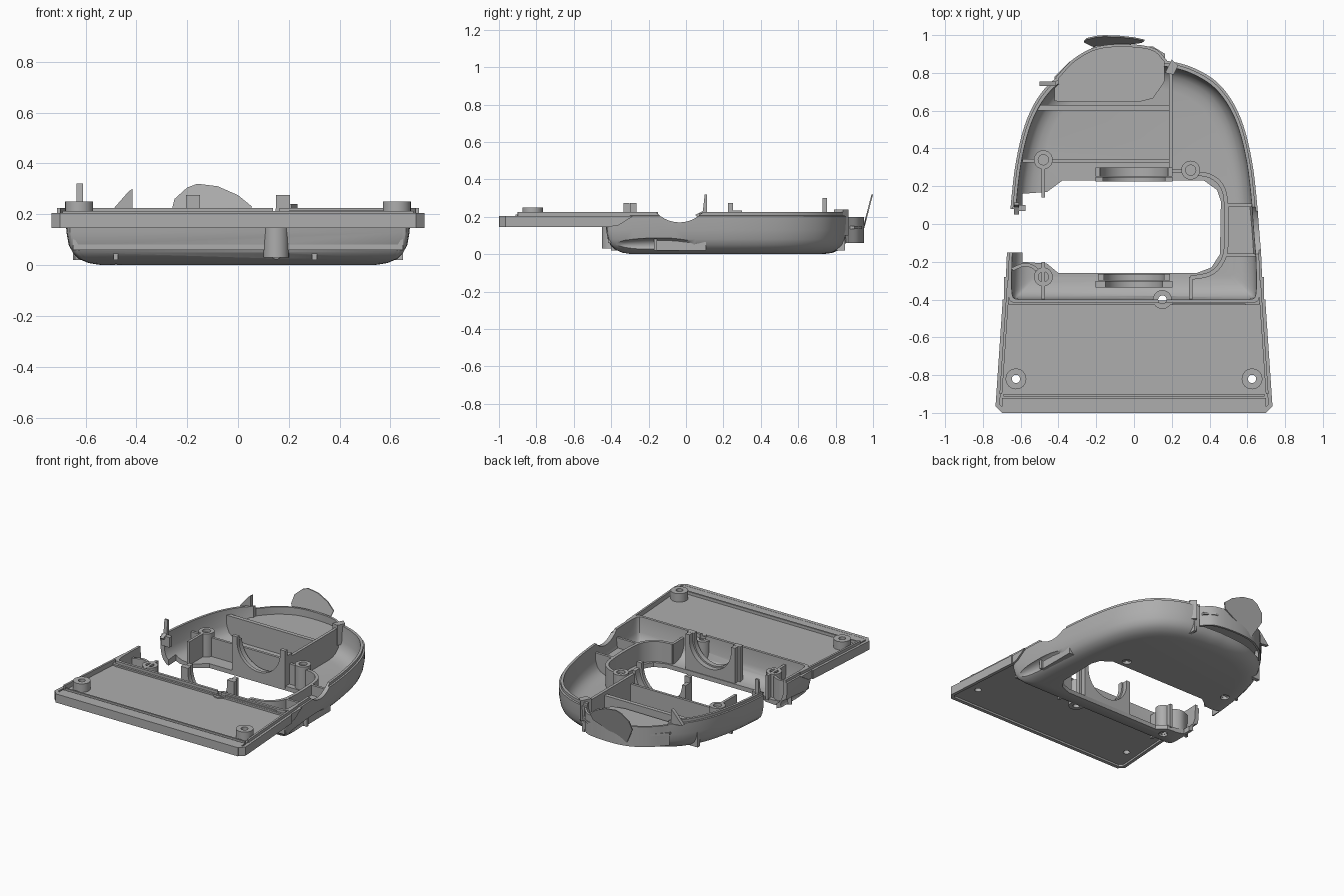
import bpy, bmesh, math
from mathutils import Vector

if "Cube" in bpy.data.objects:
    bpy.data.objects.remove(bpy.data.objects["Cube"], do_unlink=True)

grey = bpy.data.materials.new("plain grey")
grey.use_nodes = True
grey.diffuse_color = (0.42, 0.42, 0.42, 1)
grey.node_tree.nodes["Principled BSDF"].inputs["Base Color"].default_value = grey.diffuse_color


def make(name, rings, closed=False):
    """Loft rings of equal length; cap the ends, or join last to first."""
    bm = bmesh.new()
    vs = [[bm.verts.new(p) for p in r] for r in rings]
    n = len(vs[0])
    pairs = list(zip(vs, vs[1:])) + ([(vs[-1], vs[0])] if closed else [])
    for a, b in pairs:
        for i in range(n):
            j = (i + 1) % n
            bm.faces.new((a[i], a[j], b[j], b[i]))
    if not closed:
        bm.faces.new(vs[0])
        bm.faces.new(vs[-1])
    bmesh.ops.recalc_face_normals(bm, faces=bm.faces)
    me = bpy.data.meshes.new(name)
    bm.to_mesh(me)
    bm.free()
    me.materials.append(grey)
    ob = bpy.data.objects.new(name, me)
    bpy.context.collection.objects.link(ob)
    return ob


def prism(name, pts, a, b, to=lambda u, v, w: (u, v, w)):
    return make(name, [[to(u, v, w) for u, v in pts] for w in (a, b)])


def box(name, x0, x1, y0, y1, z0, z1):
    return prism(name, [(x0, y0), (x1, y0), (x1, y1), (x0, y1)], z0, z1)


def circle(x, y, r, n=24):
    return [(x + r * math.cos(2 * math.pi * i / n), y + r * math.sin(2 * math.pi * i / n)) for i in range(n)]


def ribbon(name, path, t, z0, z1, loop=False):
    """Upright wall of thickness t along a path."""
    p = [Vector(q) for q in path]
    n, rings = len(p), []
    for i in range(n):
        before = p[i] - p[i - 1] if i or loop else p[1] - p[0]
        after = p[(i + 1) % n] - p[i] if i < n - 1 or loop else before
        d = (before.normalized() + after.normalized()).normalized()
        s = Vector((-d.y, d.x)) * t / 2
        l, r = p[i] + s, p[i] - s
        rings.append([(l.x, l.y, z0), (r.x, r.y, z0), (r.x, r.y, z1), (l.x, l.y, z1)])
    return make(name, rings, loop)


def smooth_path(pts, steps=5):
    """Catmull-Rom through the points."""
    p = [Vector(q) for q in pts]
    p = [2 * p[0] - p[1]] + p + [2 * p[-1] - p[-2]]
    out = []
    for i in range(1, len(p) - 2):
        a, b, c, d = p[i - 1:i + 3]
        for k in range(steps):
            t = k / steps
            out.append(0.5 * (2 * b + (c - a) * t + (2 * a - 5 * b + 4 * c - d) * t * t
                              + (3 * b - a - 3 * c + d) * t ** 3))
    return [tuple(q) for q in out + [p[-2]]]


def cut(ob, cutter):
    m = ob.modifiers.new("cut", "BOOLEAN")
    m.operation, m.solver, m.object = "DIFFERENCE", "EXACT", cutter
    bpy.context.view_layer.update()
    with bpy.context.temp_override(object=ob, active_object=ob, selected_objects=[ob]):
        bpy.ops.object.modifier_apply(modifier=m.name)
    bpy.data.objects.remove(cutter, do_unlink=True)


# Arched tray with rounded bottom, outer skin then inner skin
half = smooth_path([(0.64, -0.43), (0.675, -0.4), (0.675, -0.2), (0.657, 0.05), (0.625, 0.33), (0.565, 0.56),
                    (0.47, 0.72), (0.35, 0.81), (0.2, 0.86), (0, 0.875)])
outline = half + [(-x, y) for x, y in reversed(half[:-1])]
outer = [(0.14, 0), (0.09, 0.008), (0.05, 0.025), (0.025, 0.05), (0.012, 0.08), (0.003, 0.13), (0, 0.205),
         (0.012, 0.206), (0.012, 0.225)]
inner = [(0.03, 0.225), (0.035, 0.12), (0.05, 0.075), (0.075, 0.05), (0.11, 0.035), (0.15, 0.03)]
tray = make("tray_shell", [[(x * (1 - i / 0.68), 0.22 + (y - 0.22) * (1 - i / 0.65), z) for x, y in outline]
                           for i, z in outer + inner])

# Central opening, broken left side, grip notch, missing rear wall
opening = [(-0.59, -0.2), (-0.46, -0.21), (-0.4, -0.26), (0.33, -0.26), (0.41, -0.23), (0.455, -0.16),
           (0.46, 0.12), (0.44, 0.18), (0.37, 0.23), (-0.38, 0.23), (-0.46, 0.17), (-0.59, 0.16)]
cut(tray, prism("cutter", opening, -0.1, 0.5))
cut(tray, box("cutter", -0.8, -0.57, -0.15, 0.08, -0.1, 0.5))
cut(tray, prism("cutter", circle(-0.035, 0.34, 0.17, 40), 0.55, 0.8, lambda u, v, w: (w, u, v)))
cut(tray, box("cutter", -0.4, 0.16, 0.74, 1, 0.075, 0.5))
for side in (1, -1):  # finger grooves
    groove = [[(side * (0.68 + 0.06 * x * s), -0.13 + 0.28 * c, 0.045 + 0.045 * z * s) for x, z in circle(0, 0, 1, 16)]
              for s, c in ((math.sin(a), math.cos(a)) for a in (math.pi * k / 12 + 0.01 for k in range(12)))]
    cut(tray, make("cutter", groove))

# Screw posts with blind holes from below
bosses = [(-0.48, 0.34), (0.3, 0.285), (-0.48, -0.28)]
for x, y in bosses:
    cut(tray, prism("cutter", circle(x, y, 0.03), -0.1, 0.06))
cut(tray, prism("cutter", circle(0.15, -0.4, 0.022), -0.1, 0.5))


def tube(name, x, y, r, hole, z0, z1):
    make(name, [[(*p, z) for p in circle(x, y, q)] for q, z in ((r, z0), (r, z1), (hole, z1), (hole, z0))], True)


for x, y in bosses:
    tube("screw_post", x, y, 0.05, 0.027, 0.015, 0.19)
    prism("post_web", circle(x, y, 0.03), 0.11, 0.17)
tube("front_screw_post", 0.15, -0.4, 0.05, 0.022, 0.03, 0.2)

# Front plate with rim, raised lips and corner posts
plate_pts = [(-0.7, -0.995), (0.7, -0.995), (0.73, -0.965), (0.69, -0.405), (-0.69, -0.405), (-0.73, -0.965)]
plate = prism("front_plate", plate_pts, 0.158, 0.192)
for s in (1, -1):
    cut(plate, prism("cutter", circle(s * 0.625, -0.82, 0.022), 0, 0.5))
    tube("plate_post", s * 0.625, -0.82, 0.055, 0.022, 0.165, 0.25)
    ribbon("plate_side_rim", [(s * 0.692, -0.988), (s * 0.722, -0.96), (s * 0.683, -0.4)], 0.024, 0.145, 0.205)
    ribbon("plate_side_lip", [(s * 0.705, -0.9), (s * 0.664, -0.3)], 0.014, 0.18, 0.225)
    prism("rim_tail", [(-0.42, 0.145), (-0.36, 0.155), (-0.28, 0.205), (-0.42, 0.205)], s * 0.665, s * 0.688,
          lambda u, v, w: (w, u, v))
box("plate_front_rim", -0.7, 0.7, -1, -0.975, 0.145, 0.205)
box("plate_front_strip", -0.7, 0.7, -0.99, -0.92, 0.18, 0.204)
box("plate_front_lip", -0.69, 0.69, -0.912, -0.9, 0.18, 0.212)
wall = box("plate_inner_wall", -0.65, 0.65, -0.418, -0.4, 0.06, 0.205)
cut(wall, prism("cutter", circle(0.15, -0.4, 0.03), 0, 0.5))
box("plate_rear_rib", 0.2, 0.59, -0.428, -0.42, 0.18, 0.215)


# Half-round cradles either side of the opening
def cradle(name, w, r, top, y0, y1):
    arc = [(r * math.cos(a), 0.24 + r * math.sin(a)) for a in (math.pi * (1 + k / 20) for k in range(21))]
    arc = [(x, min(z, top)) for x, z in arc]
    pts = [(-w, 0.015), (-w, top), (-r, top)] + arc + [(r, top), (w, top), (w, 0.015)]
    prism(name, pts, y0, y1, lambda u, v, t: (u, t, v))


cradle("rear_cradle", 0.205, 0.165, 0.275, 0.225, 0.25)
cradle("rear_cradle_backing", 0.205, 0.18, 0.235, 0.251, 0.3)
cradle("front_cradle", 0.19, 0.16, 0.275, -0.3, -0.265)
cradle("front_cradle_backing", 0.205, 0.15, 0.275, -0.335, -0.301)

# Inner wall around the opening
turn = smooth_path([(0.3, 0.27), (0.4, 0.255), (0.465, 0.2), (0.488, 0.1), (0.488, -0.12), (0.46, -0.21),
                    (0.4, -0.265), (0.3, -0.285)], 4)
ribbon("opening_wall", turn, 0.022, 0.015, 0.17)
ribbon("rear_opening_wall", [(0.2, 0.28), (0.3, 0.28)], 0.02, 0.02, 0.17)
ribbon("front_left_wall", smooth_path([(-0.645, -0.24), (-0.58, -0.215), (-0.53, -0.23), (-0.5, -0.26)]),
       0.018, 0.02, 0.18)

# Ribs and dividers: x0, x1, y0, y1, top
ribs = {
    "rear_divider": (0.185, 0.205, 0.3, 0.85, 0.215),
    "compartment_front_wall": (-0.59, 0.19, 0.325, 0.343, 0.16),
    "compartment_back_wall": (-0.53, 0.19, 0.602, 0.63, 0.19),
    "rear_left_rib": (-0.49, -0.472, 0.14, 0.3, 0.19),
    "front_left_rib": (-0.49, -0.472, -0.4, -0.2, 0.19),
    "front_right_rib": (0.292, 0.31, -0.4, -0.28, 0.17),
    "bridge_rear_rib": (0.49, 0.635, 0.09, 0.108, 0.17),
    "bridge_front_rib": (0.49, 0.65, -0.172, -0.155, 0.17),
    "bridge_floor": (0.48, 0.635, -0.16, 0.095, 0.1),
}
for name, (x0, x1, y0, y1, top) in ribs.items():
    box(name, x0, x1, y0, y1, 0.02, top)

# Rear pocket lid with its displaced back wall
lid = [(-0.42, 0.65), (0.02, 0.645), (0.1, 0.665), (0.16, 0.75), (0.165, 0.9), (0.1, 0.94), (-0.2, 0.945),
       (-0.34, 0.86), (-0.42, 0.78)]
prism("pocket_lid", lid, 0.135, 0.15)
ribbon("displaced_back_wall", smooth_path([(-0.41, 0.77), (-0.32, 0.865), (-0.2, 0.93), (-0.05, 0.945),
                                           (0.1, 0.925), (0.17, 0.86)]), 0.015, 0.06, 0.2)

# Loose torn flaps
sheet = [(-0.2, 0.08), (-0.265, 0.2), (-0.25, 0.26), (-0.2, 0.305), (-0.16, 0.32), (-0.08, 0.31), (0, 0.275),
         (0.055, 0.23), (0.04, 0.19)]
prism("loose_rear_flap", sheet, 0, 0.008, lambda u, v, w: (u, 0.927 + w + 0.26 * (v - 0.07), v))
prism("left_torn_flap", [(0.05, 0.21), (0.09, 0.23), (0.1, 0.32), (0.113, 0.32), (0.113, 0.2), (0.06, 0.2)],
      -0.635, -0.61, lambda u, v, w: (w, u, v))
box("left_torn_tab", -0.635, -0.575, 0.07, 0.1, 0.15, 0.22)
prism("rear_left_torn_flap", [(-0.5, 0.21), (-0.43, 0.29), (-0.415, 0.3), (-0.415, 0.2)], 0.73, 0.755,
      lambda u, v, w: (u, w, v))
prism("rear_right_torn_flap", [(0.165, 0.8), (0.2, 0.87), (0.235, 0.84), (0.21, 0.79)], 0.1, 0.24)

# Smooth the curved parts, keep hard edges
for ob in bpy.context.scene.objects:
    ob.select_set(ob.type == "MESH" and grey.name in ob.data.materials)
bpy.context.view_layer.objects.active = tray
bpy.ops.object.shade_smooth_by_angle(angle=math.radians(30))
